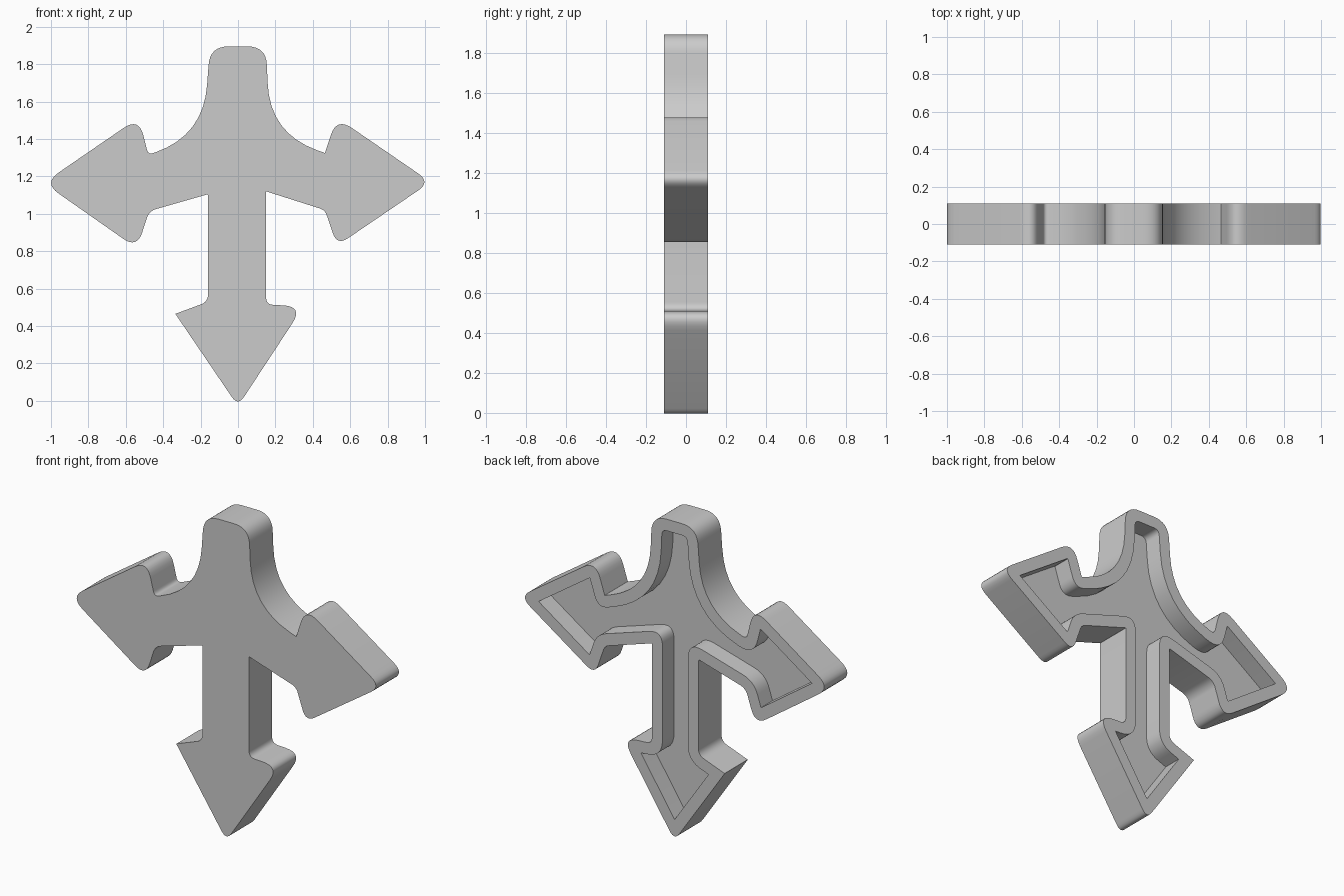
import bpy, bmesh, math
from mathutils import Vector

cube = bpy.data.objects.get("Cube")
if cube:
    bpy.data.objects.remove(cube)

HALF = 0.11      # half thickness
RIM = 0.07       # width of the raised back border
FLOOR = 0.0      # depth position of the pocket floor
STEPS = 8        # segments in each rounded corner

# Outline corners, clockwise from the top right: x, z, rounding length
CORNERS = [
    (0.15, 1.895, 0.1), (0.17, 1.43, 0.27), (0.465, 1.325, 0),
    (0.527, 1.515, 0.1), (1.03, 1.17, 0.08), (0.53, 0.83, 0.07),
    (0.465, 1.02, 0.03), (0.15, 1.12, 0), (0.15, 0.515, 0.04),
    (0.35, 0.505, 0.11), (0, -0.028, 0.06), (-0.335, 0.465, 0),
    (-0.16, 0.53, 0.04), (-0.16, 1.105, 0.01), (-0.475, 1.015, 0.04),
    (-0.54, 0.815, 0.09), (-1.04, 1.165, 0.1), (-0.53, 1.515, 0.1),
    (-0.48, 1.315, 0.03), (-0.185, 1.42, 0.27), (-0.15, 1.895, 0.1),
]


def outline(inset):
    """Rounded outline, moved inward by the inset."""
    pts = [Vector(c[:2]) for c in CORNERS]
    loop = []
    for i, p in enumerate(pts):
        a = (p - pts[i - 1]).normalized()
        b = (pts[(i + 1) % len(pts)] - p).normalized()
        turn = math.atan2(b.x * a.y - b.y * a.x, a.dot(b))  # right turn is convex
        t = math.tan(turn / 2)
        corner = p + inset * (Vector((a.y, -a.x)) - a * t)
        cut = max(CORNERS[i][2] - inset * t, 0.002)
        start, end = corner - a * cut, corner + b * cut
        for k in range(STEPS + 1):
            s = k / STEPS
            loop.append(start * (1 - s) ** 2 + corner * 2 * s * (1 - s) + end * s * s)
    return loop


def ring(bm, pts, y):
    return [bm.verts.new((p.x, y, p.y)) for p in pts]


def bridge(bm, r1, r2):
    for i in range(len(r1)):
        bm.faces.new((r1[i - 1], r1[i], r2[i], r2[i - 1]))


# Flat front, outer wall, back border, pocket wall and pocket floor
bm = bmesh.new()
outer, inner = outline(0), outline(RIM)
rings = [ring(bm, outer, -HALF), ring(bm, outer, HALF),
         ring(bm, inner, HALF), ring(bm, inner, FLOOR)]
for r1, r2 in zip(rings, rings[1:]):
    bridge(bm, r1, r2)
bm.faces.new(rings[0])
bm.faces.new(rings[-1])
bmesh.ops.recalc_face_normals(bm, faces=bm.faces)

mesh = bpy.data.meshes.new("arrow_cross")
bm.to_mesh(mesh)
bm.free()
cross = bpy.data.objects.new("arrow_cross", mesh)
bpy.context.collection.objects.link(cross)

# Plain grey finish
grey = bpy.data.materials.new("plain_grey")
grey.use_nodes = True
colour = (0.6, 0.6, 0.6, 1)
grey.diffuse_color = colour
grey.node_tree.nodes["Principled BSDF"].inputs["Base Color"].default_value = colour
mesh.materials.append(grey)

bpy.ops.object.select_all(action="DESELECT")
cross.select_set(True)
bpy.context.view_layer.objects.active = cross
bpy.ops.object.shade_smooth_by_angle(angle=math.radians(30))
